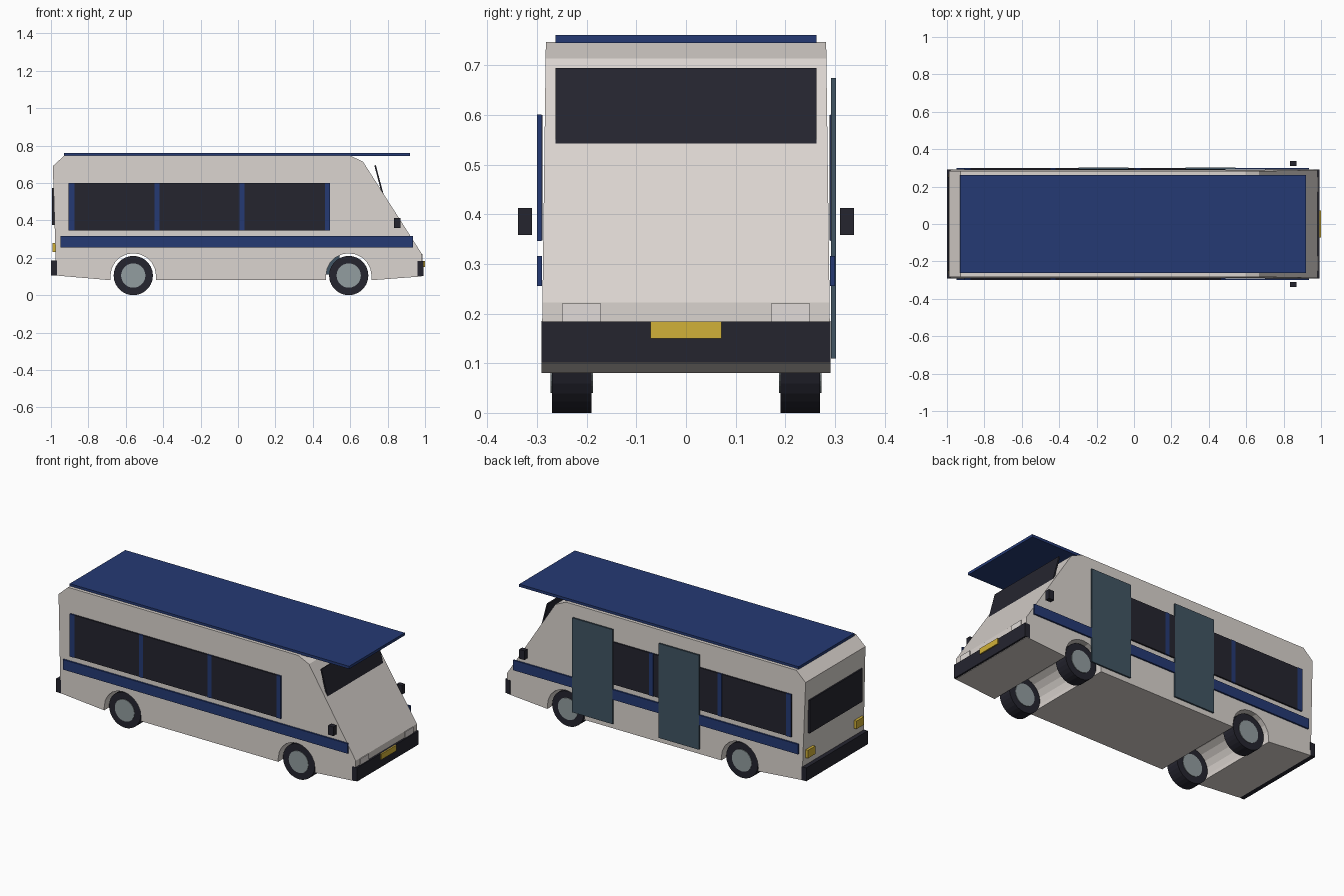
import bpy, bmesh, math

if "Cube" in bpy.data.objects:
    bpy.data.objects.remove(bpy.data.objects["Cube"])


def mat(name, r, g, b):
    m = bpy.data.materials.new(name)
    m.diffuse_color = (r, g, b, 1)
    m.use_nodes = True
    m.node_tree.nodes["Principled BSDF"].inputs["Base Color"].default_value = m.diffuse_color
    return m


WHITE = mat("warm_white", 0.70, 0.655, 0.62)
BLUE = mat("navy_blue", 0.018, 0.042, 0.175)
DARK = mat("near_black", 0.018, 0.018, 0.028)
DOOR = mat("slate_door", 0.052, 0.09, 0.125)
GREY = mat("hub_grey", 0.29, 0.34, 0.35)
YELLOW = mat("amber_yellow", 0.64, 0.44, 0.04)
LAMP = mat("lamp_white", 0.75, 0.71, 0.69)


def finish(bm, name, material):
    bmesh.ops.recalc_face_normals(bm, faces=bm.faces)
    me = bpy.data.meshes.new(name)
    bm.to_mesh(me)
    bm.free()
    me.materials.append(material)
    ob = bpy.data.objects.new(name, me)
    bpy.context.collection.objects.link(ob)
    return ob


def box(name, x, y, z, material):
    bm = bmesh.new()
    bmesh.ops.create_cube(bm, size=1)
    for v in bm.verts:
        for i, (a, b) in enumerate((x, y, z)):
            v.co[i] = (a + b) / 2 + v.co[i] * (b - a)
    return finish(bm, name, material)


def extrude_profile(name, pts, half, material):
    """Side profile (x, z) spanning y = -half(z) .. half(z)."""
    bm = bmesh.new()
    rows = [[bm.verts.new((x, s * half(z), z)) for x, z in pts] for s in (-1, 1)]
    for r in rows:
        bm.faces.new(r)
    n = len(pts)
    for i in range(n):
        j = (i + 1) % n
        bm.faces.new((rows[0][i], rows[0][j], rows[1][j], rows[1][i]))
    return finish(bm, name, material)


def cylinder(name, x, y, z, r, depth, material, sides=28):
    bm = bmesh.new()
    bmesh.ops.create_cone(bm, cap_ends=True, segments=sides, radius1=r, radius2=r, depth=depth)
    for v in bm.verts:
        a, b, c = v.co
        v.co = (x + a, y + c, z + b)
    return finish(bm, name, material)


def arch(cx, r=0.122, cz=0.102, n=10):
    pts = [(cx - r, 0.08)]
    pts += [(cx - r * math.cos(math.pi * i / n), cz + r * math.sin(math.pi * i / n))
            for i in range(n + 1)]
    return pts + [(cx + r, 0.08)]


REAR, FRONT = -0.56, 0.592

# Body shell with wheel channels cut through the full width
profile = [(-0.972, 0.105)] + arch(REAR) + arch(FRONT) + [
    (0.982, 0.10), (0.982, 0.222), (0.668, 0.714), (0.597, 0.747),
    (-0.928, 0.747), (-0.99, 0.69)]
extrude_profile("body", profile, lambda z: 0.291 - 0.013 * (z - 0.08), WHITE)

# Roof panel and windscreen
box("roof_panel", (-0.93, 0.92), (-0.263, 0.263), (0.745, 0.761), BLUE)
extrude_profile("windscreen", [(0.729, 0.693), (0.737, 0.695), (0.786, 0.51), (0.778, 0.508)],
                lambda z: 0.263, DARK)

# Side windows, pillars, stripes and mirrors
for s, side in ((-1, "near"), (1, "far")):
    def span(a, b):
        return tuple(sorted((s * a, s * b)))
    box(f"{side}_window_band", (-0.905, 0.49), span(0.2895, 0.2985), (0.347, 0.60), DARK)
    for i, (a, b) in enumerate(((-0.905, -0.873), (-0.446, -0.42), (0.007, 0.034), (0.464, 0.492))):
        box(f"{side}_pillar_{i + 1}", (a, b), span(0.291, 0.3), (0.346, 0.601), BLUE)
    box(f"{side}_stripe", (-0.95, 0.935), span(0.2905, 0.3), (0.256, 0.316), BLUE)
    box(f"{side}_mirror", (0.833, 0.868), span(0.31, 0.338), (0.358, 0.413), DARK)
    # Lamps
    box(f"{side}_headlight", (0.979, 0.987), span(0.171, 0.25), (0.18, 0.22), LAMP)
    box(f"{side}_tail_light", (-0.993, -0.974), span(0.195, 0.265), (0.23, 0.278), YELLOW)
    # Wheels
    for x, end in ((REAR, "rear"), (FRONT, "front")):
        cylinder(f"{side}_{end}_tyre", x, s * 0.23, 0.105, 0.105, 0.08, DARK)
        cylinder(f"{side}_{end}_hub", x, s * 0.23, 0.105, 0.065, 0.086, GREY)

# Two doors on the far side
for i, (a, b) in enumerate(((-0.297, -0.03), (0.275, 0.542))):
    box(f"door_{i + 1}", (a, b), (0.2925, 0.302), (0.11, 0.675), DOOR)

# Bumpers, rear window and front plate
box("front_bumper", (0.96, 0.993), (-0.291, 0.291), (0.102, 0.184), DARK)
box("rear_bumper", (-1.0, -0.968), (-0.291, 0.291), (0.105, 0.185), DARK)
box("rear_window", (-0.995, -0.982), (-0.25, 0.25), (0.375, 0.572), DARK)
box("front_plate", (0.991, 1.0), (-0.072, 0.072), (0.15, 0.184), YELLOW)
